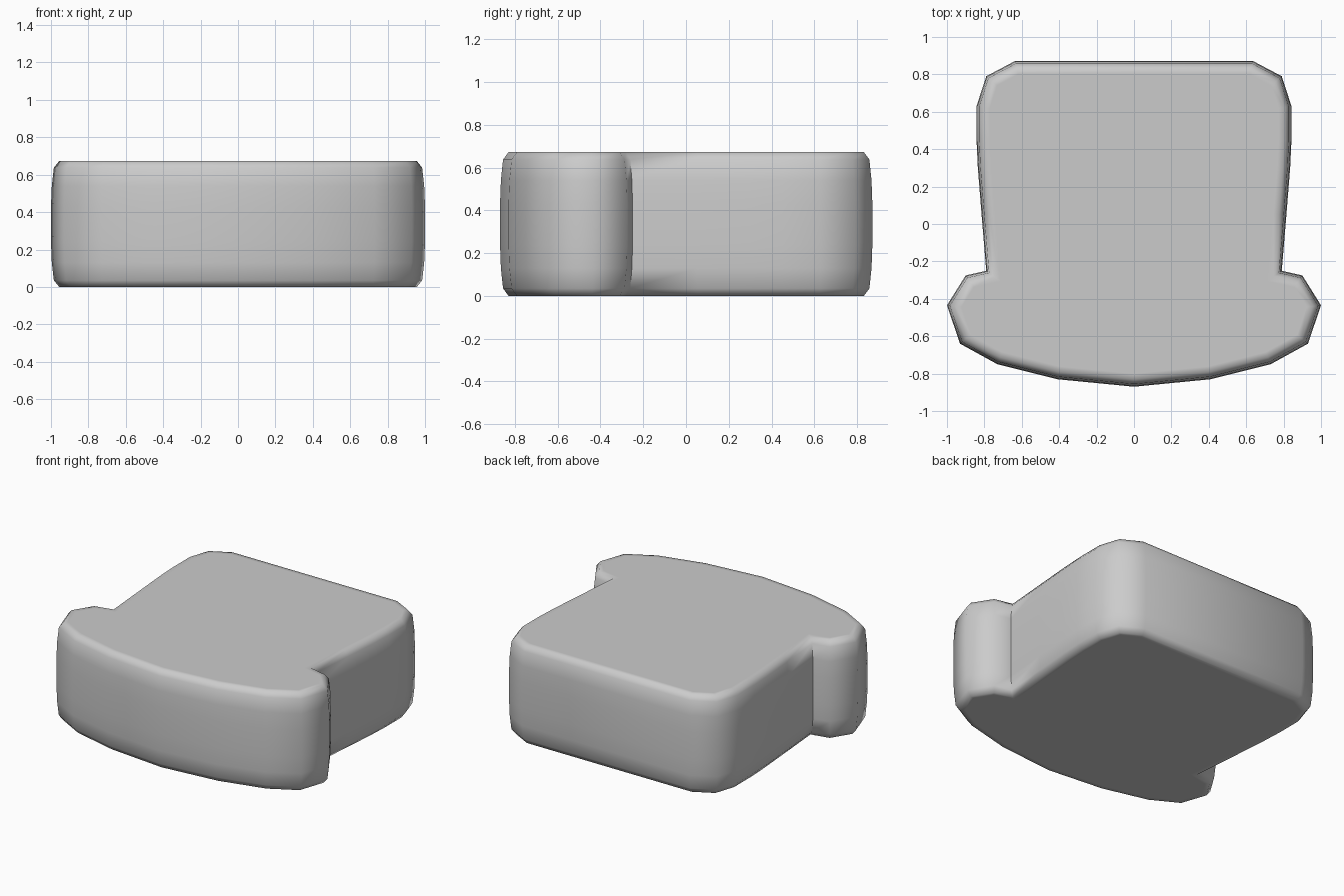
import bpy, bmesh, math
from mathutils import Vector

if "Cube" in bpy.data.objects:
    bpy.data.objects.remove(bpy.data.objects["Cube"])

# Right half of the T-shaped outline, front centre to back centre
half = [(0, -0.87), (0.41, -0.83), (0.73, -0.75), (0.93, -0.64), (1.0, -0.435),
        (0.9, -0.275), (0.79, -0.25), (0.815, 0.05), (0.835, 0.3), (0.842, 0.45),
        (0.842, 0.63), (0.79, 0.79), (0.635, 0.872)]
outline = [Vector(p) for p in half]
outline += [Vector((-x, y)) for x, y in reversed(half) if x > 0]

# Edge profile: (height, inset); the end rings keep the flat faces flat
profile = [(0, 0.07), (0, 0.04), (0.035, 0.014), (0.13, 0.004), (0.24, 0), (0.43, 0),
           (0.54, 0.004), (0.638, 0.014), (0.673, 0.04), (0.673, 0.07)]


def inset(points, d):
    """Mitred inward offset of a counter-clockwise outline."""
    result = []
    for i, p in enumerate(points):
        a = (p - points[i - 1]).normalized()
        b = (points[(i + 1) % len(points)] - p).normalized()
        na, nb = Vector((-a.y, a.x)), Vector((-b.y, b.x))
        result.append(p + (na + nb) * d / (1 + na.dot(nb)))
    return result


# Cushion: stacked rings skinned together and capped
bm = bmesh.new()
rings = [[bm.verts.new((p.x, p.y, z)) for p in inset(outline, d)] for z, d in profile]
n = len(outline)
for low, high in zip(rings, rings[1:]):
    for i in range(n):
        j = (i + 1) % n
        bm.faces.new((low[i], low[j], high[j], high[i]))
bm.faces.new(rings[-1])
bm.faces.new(rings[0][::-1])
bmesh.ops.recalc_face_normals(bm, faces=bm.faces)

mesh = bpy.data.meshes.new("seat_cushion")
bm.to_mesh(mesh)
bm.free()
cushion = bpy.data.objects.new("seat_cushion", mesh)
bpy.context.collection.objects.link(cushion)
bpy.context.view_layer.objects.active = cushion
cushion.select_set(True)
bpy.ops.object.shade_smooth_by_angle(angle=math.radians(65))
